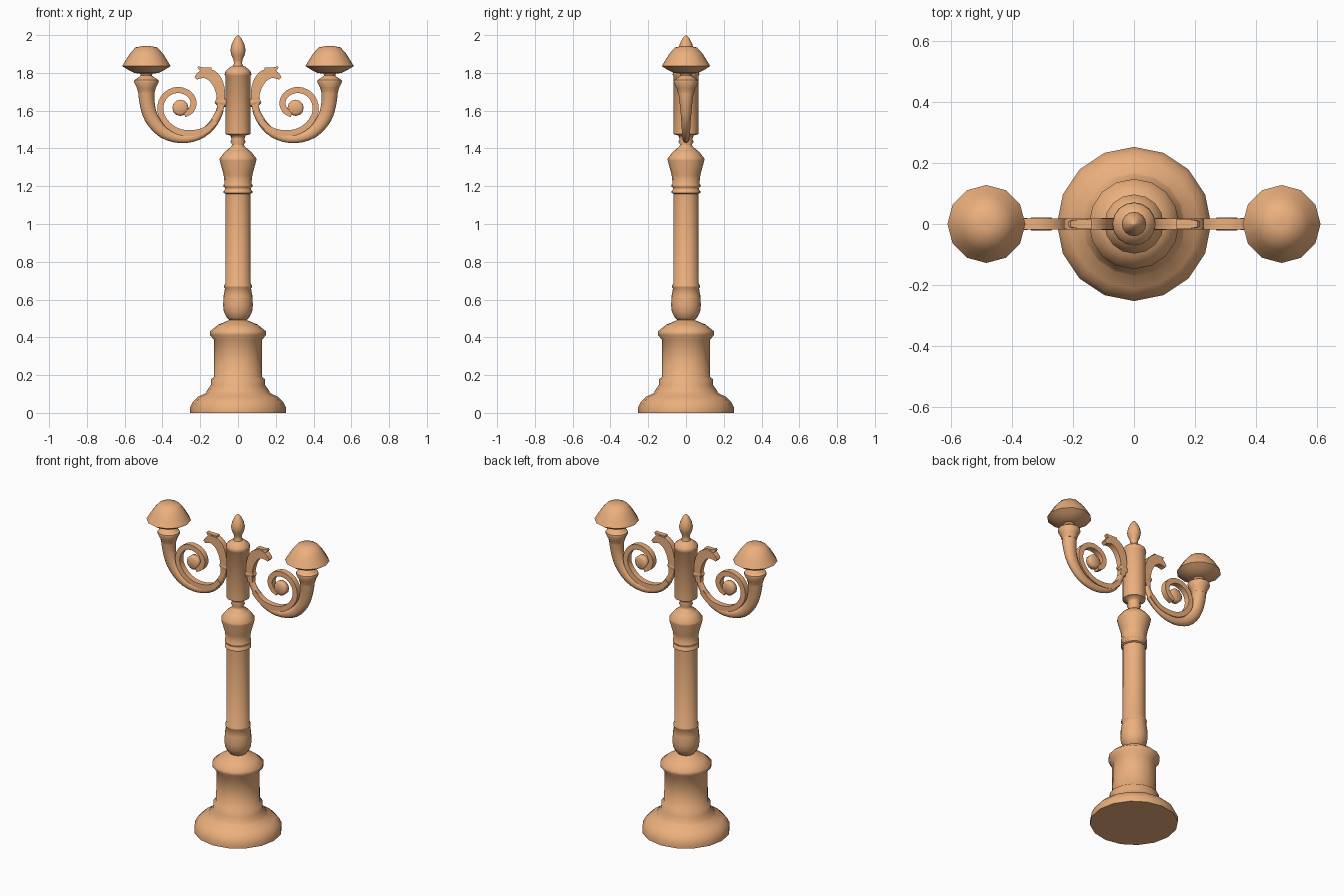
import bpy, bmesh, math
from mathutils import Vector

# Warm tan finish shared by all parts
tan = bpy.data.materials.new("tan_finish")
tan.diffuse_color = (.83, .43, .205, 1)


def finish(bm, name, mirror=False, angle=60):
    bmesh.ops.recalc_face_normals(bm, faces=bm.faces)
    me = bpy.data.meshes.new(name)
    bm.to_mesh(me)
    bm.free()
    me.materials.append(tan)
    ob = bpy.data.objects.new(name, me)
    bpy.context.collection.objects.link(ob)
    if mirror:
        ob.modifiers.new("mirror_x", 'MIRROR').use_mirror_merge = False
    bpy.ops.object.select_all(action='DESELECT')
    ob.select_set(True)
    bpy.context.view_layer.objects.active = ob
    bpy.ops.object.shade_smooth_by_angle(angle=math.radians(angle))
    return ob


def skin(bm, rings):
    """Bridge closed rings of points and cap both ends."""
    vs = [[bm.verts.new(p) for p in r] for r in rings]
    n = len(vs[0])
    for a, b in zip(vs, vs[1:]):
        for i in range(n):
            j = (i + 1) % n
            bm.faces.new((a[i], a[j], b[j], b[i]))
    bm.faces.new(vs[0][::-1])
    bm.faces.new(vs[-1])


def lathe(name, profile, sides=16, cx=0.0, mirror=False, angle=60):
    bm = bmesh.new()
    angs = [2 * math.pi * i / sides for i in range(sides)]
    skin(bm, [[(cx + r * math.cos(a), r * math.sin(a), z) for a in angs]
              for r, z in profile])
    return finish(bm, name, mirror, angle)


def smooth_path(pts, steps):
    """Catmull-Rom resampling of (x, z, half width, half depth) points."""
    p = [Vector(q) for q in pts]
    p = [2 * p[0] - p[1]] + p + [2 * p[-1] - p[-2]]
    out = []
    for a, b, c, d in zip(p, p[1:], p[2:], p[3:]):
        for k in range(steps):
            t = k / steps
            out.append(0.5 * (2 * b + (c - a) * t + (2 * a - 5 * b + 4 * c - d) * t * t
                              + (3 * b - a - 3 * c + d) * t ** 3))
    return out + [p[-2]]


def sweep(name, pts, sides, steps=3):
    """Sweep a round (sides > 4) or rectangular section along a path in XZ."""
    path = smooth_path(pts, steps)
    if sides == 4:
        sec = [(1, 1), (-1, 1), (-1, -1), (1, -1)]
    else:
        sec = [(math.cos(2 * math.pi * i / sides), math.sin(2 * math.pi * i / sides))
               for i in range(sides)]
    rings = []
    for i, q in enumerate(path):
        t = path[min(i + 1, len(path) - 1)] - path[max(i - 1, 0)]
        n = Vector((-t[1], t[0])).normalized()
        rings.append([(q[0] + n.x * u * q[2], v * q[3], q[1] + n.y * u * q[2])
                      for u, v in sec])
    bm = bmesh.new()
    skin(bm, rings)
    return finish(bm, name, True)


# Pedestal
lathe("pedestal", [
    (.253, 0), (.253, .03), (.238, .06), (.212, .085), (.17, .105), (.163, .12),
    (.144, .147), (.143, .178), (.127, .19), (.126, .385), (.148, .412),
    (.148, .432), (.105, .467), (.05, .49), (.035, .495)])

# Column shaft with bulb, rings and flared capital
lathe("column", [
    (.04, .485), (.06, .505), (.075, .535), (.079, .57), (.076, .62), (.069, .66),
    (.074, .665), (.074, .675), (.067, .685), (.066, 1.16), (.076, 1.165),
    (.076, 1.175), (.069, 1.182), (.069, 1.192), (.076, 1.197), (.076, 1.207),
    (.071, 1.215), (.076, 1.26), (.097, 1.337), (.097, 1.347), (.07, 1.382),
    (.06, 1.39), (.04, 1.40), (.035, 1.41)])

# Upper post with neck
lathe("upper_post", [
    (.062, 1.385), (.055, 1.395), (.037, 1.408), (.031, 1.42), (.04, 1.435),
    (.034, 1.45), (.04, 1.468), (.066, 1.476), (.067, 1.785), (.071, 1.79),
    (.066, 1.81), (.04, 1.832), (.025, 1.838)])

# Finial
lathe("finial", [
    (.03, 1.83), (.021, 1.85), (.024, 1.87), (.035, 1.895), (.04, 1.92),
    (.034, 1.95), (.02, 1.98), (.008, 1.995), (.001, 2.0)])

# Main horn-shaped arm
sweep("arm_horn", [
    (.085, 1.66, .014, .014), (.10, 1.59, .020, .016), (.145, 1.515, .022, .016),
    (.215, 1.465, .022, .016), (.305, 1.452, .024, .018), (.395, 1.485, .031, .022),
    (.458, 1.56, .037, .027), (.481, 1.64, .040, .035), (.485, 1.705, .044, .044)], 10)

# Inner scroll and its eye
w, d = .016, .018
sweep("arm_scroll", [(x, z, w, d) for x, z in [
    (.12, 1.545), (.17, 1.50), (.23, 1.482), (.30, 1.485), (.36, 1.515),
    (.403, 1.57), (.41, 1.63), (.38, 1.685), (.32, 1.71), (.26, 1.69),
    (.235, 1.645), (.25, 1.60), (.285, 1.58)]], 4)
bm = bmesh.new()
skin(bm, [[(.305 + r * math.cos(math.tau * i / 12), y, 1.615 + r * math.sin(math.tau * i / 12))
           for i in range(12)]
          for r, y in [(.031, -.022), (.043, -.014), (.043, .014), (.031, .022)]])
finish(bm, "scroll_eye", True)

# Upper leaf hook, its small lip, and the tie against the post
sweep("leaf_hook", [
    (.095, 1.60, .018, .015), (.09, 1.66, .021, .017), (.099, 1.725, .027, .018),
    (.128, 1.777, .030, .018), (.17, 1.797, .026, .018), (.203, 1.787, .018, .018),
    (.224, 1.77, .009, .016)], 4)
sweep("leaf_lip", [(.14, 1.815, .014, .016), (.19, 1.818, .012, .014),
                   (.212, 1.832, .004, .01)], 4, 2)
sweep("arm_tie", [(.06, 1.642, .022, .02), (.09, 1.645, .024, .02),
                  (.118, 1.655, .016, .018)], 8, 2)

# Lamp holder cup and shade
lathe("lamp_cup", [
    (.043, 1.695), (.05, 1.72), (.066, 1.752), (.064, 1.762), (.042, 1.776),
    (.03, 1.785), (.035, 1.81)], 12, .485, True, 40)
lathe("lamp_shade", [
    (.03, 1.795), (.065, 1.80), (.10, 1.818), (.128, 1.836), (.109, 1.868),
    (.089, 1.90), (.058, 1.935), (.02, 1.942)], 12, .485, True)
